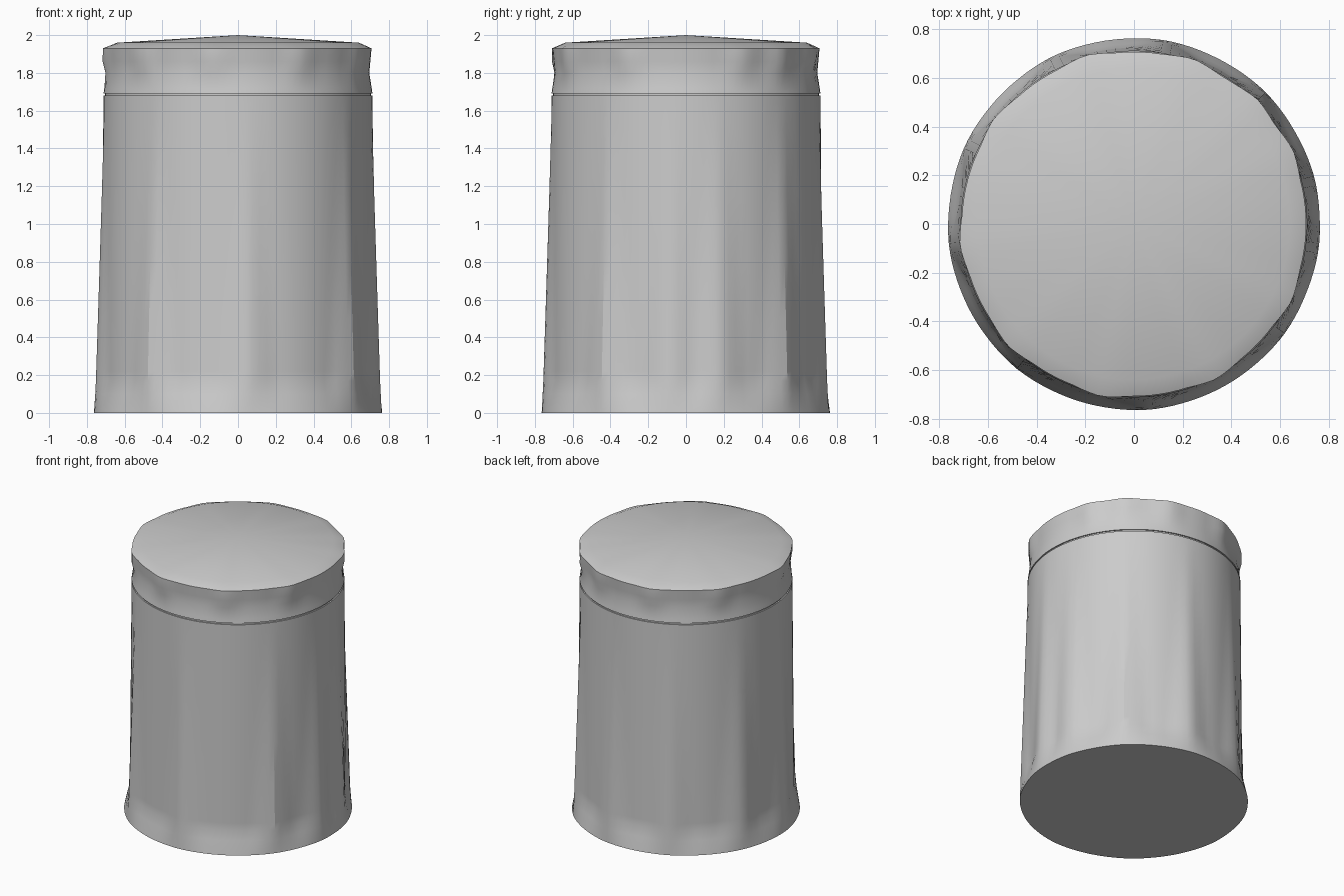
import bpy, bmesh, math

if "Cube" in bpy.data.objects:
    bpy.data.objects.remove(bpy.data.objects["Cube"])

SEG = 120
ROOTS = [14, 45, 80, 116, 155, 187, 231, 274, 324, 353]
BUMPS = [25, 45, 70, 106, 143, 187, 224, 259, 298, 334]


def lerp_profile(profile, z):
    for (r0, z0), (r1, z1) in zip(profile, profile[1:]):
        if z <= z1:
            return r0 + (r1 - r0) * (z - z0) / (z1 - z0)
    return profile[-1][0]


def peak(deg, centres, half_width):
    """1 on a ridge line, falling linearly to 0 at half_width degrees."""
    d = min(abs((deg - c + 180) % 360 - 180) for c in centres)
    return max(0.0, 1 - d / half_width)


def ring_solid(name, levels, radius, top_z=None):
    """Closed shell from rings whose radius depends on angle and height."""
    bm = bmesh.new()
    rings = []
    for z in levels:
        ring = []
        for i in range(SEG):
            deg = 360 * i / SEG
            a, r = math.radians(deg), radius(deg, z)
            ring.append(bm.verts.new((r * math.cos(a), r * math.sin(a), z)))
        rings.append(ring)
    for lo, hi in zip(rings, rings[1:]):
        for i in range(SEG):
            j = (i + 1) % SEG
            bm.faces.new((lo[i], lo[j], hi[j], hi[i]))
    bm.faces.new(rings[0][::-1])
    if top_z is None:
        bm.faces.new(rings[-1])
    else:
        tip = bm.verts.new((0, 0, top_z))
        for i in range(SEG):
            bm.faces.new((rings[-1][i], rings[-1][(i + 1) % SEG], tip))
    mesh = bpy.data.meshes.new(name)
    bm.to_mesh(mesh)
    bm.free()
    obj = bpy.data.objects.new(name, mesh)
    bpy.context.collection.objects.link(obj)
    bpy.ops.object.select_all(action='DESELECT')
    obj.select_set(True)
    bpy.context.view_layer.objects.active = obj
    bpy.ops.object.shade_smooth_by_angle(angle=math.radians(25))
    return obj


# Tapered body: a flared scalloped foot with ridges that fade out upwards
def body_radius(deg, z):
    core = lerp_profile([(0.762, 0), (0.758, 0.02), (0.724, 0.17), (0.712, 1.68)], z)
    ridge = 0.765 - 0.053 * min(z / 1.6, 1)
    k = peak(deg, ROOTS, 4 + 9 * max(0, 1 - z / 1.5))
    return core + max(0, ridge - core) * k


ring_solid("body", [0, 0.02, 0.1, 0.17, 0.22, 0.5, 0.8, 1.15, 1.5, 1.68], body_radius)

# Thin neck hidden in the groove below the lid
ring_solid("neck", [1.66, 1.71], lambda deg, z: 0.703)


# Lid: waisted rim with small knobs and a shallow conical top
def lid_radius(deg, z):
    core = lerp_profile([(0.712, 1.692), (0.695, 1.80), (0.707, 1.93), (0.64, 1.96)], z)
    swell = {1.8: 0.012, 1.86: 0.022, 1.93: 0.014}.get(z, 0)
    return core + swell * peak(deg, BUMPS, 10)


ring_solid("lid", [1.692, 1.72, 1.8, 1.86, 1.93, 1.96], lid_radius, top_z=2.0)
